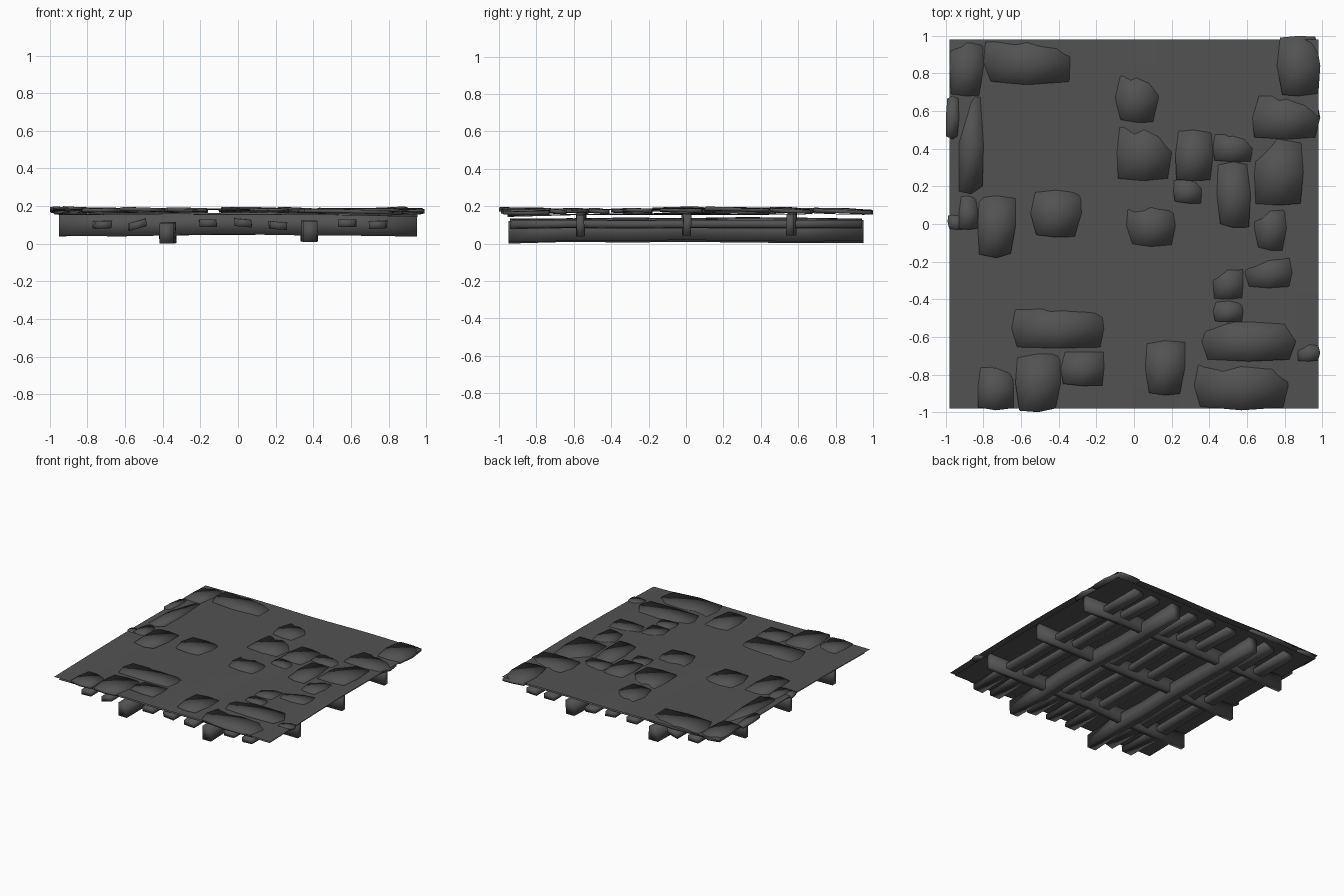
import bpy, bmesh, math, random

if "Cube" in bpy.data.objects:
    bpy.data.objects.remove(bpy.data.objects["Cube"])

random.seed(4)
slate = bpy.data.materials.new("slate")
slate.diffuse_color = (0.085, 0.085, 0.085, 1)
slate.use_nodes = True
slate.node_tree.nodes["Principled BSDF"].inputs["Base Color"].default_value = slate.diffuse_color


def make(name, bm, smooth=True):
    bmesh.ops.recalc_face_normals(bm, faces=bm.faces)
    for f in bm.faces:
        f.smooth = smooth
    me = bpy.data.meshes.new(name)
    bm.to_mesh(me)
    bm.free()
    ob = bpy.data.objects.new(name, me)
    bpy.context.collection.objects.link(ob)
    me.materials.append(slate)
    return ob


def roof_z(x, y):
    # gentle waves shared by the sheets and the shingles
    z = 0.184 + 0.005 * math.cos(x * math.pi * 2) * math.cos(y * 2.2) - 0.004 * y * y
    return z - 0.010 * max(0, x - y - 1)


def beam(name, axis, pos, z0, z1, width, half=0.95, wob=0.008, roll=0.0, bend=0.0):
    # hand-hewn timber: a rectangular section swept through wobbling stations
    bm = bmesh.new()
    rings, n = [], 6
    for i in range(n + 1):
        t = -half + 2 * half * i / n
        ds = random.uniform(-wob, wob)
        dz = random.uniform(-wob, wob) * 0.6 + bend * math.cos(t * math.pi)
        ring = []
        for sx, z in ((-1, z0), (1, z0), (1, z1), (-1, z1)):
            w = width / 2 * random.uniform(0.9, 1.08)
            s, zz = pos + ds + sx * w, max(0, z + dz + sx * roll)
            ring.append(bm.verts.new((s, t, zz) if axis == 'y' else (t, s, zz)))
        rings.append(ring)
    for a, b in zip(rings, rings[1:]):
        for k in range(4):
            bm.faces.new((a[k], a[(k + 1) % 4], b[(k + 1) % 4], b[k]))
    bm.faces.new(rings[0])
    bm.faces.new(rings[-1])
    make(name, bm)


# two main beams running front to back
beam("main_beam_left", 'y', -0.375, 0.008, 0.115, 0.08, bend=0.004)
beam("main_beam_right", 'y', 0.38, 0.014, 0.125, 0.08, bend=0.004)

# three cross beams
for i, y in enumerate((-0.56, 0.0, 0.565)):
    beam(f"cross_beam_{i}", 'x', y, 0.045, 0.161, 0.042, bend=0.006)

# flat battens
for i, (x, z, r) in enumerate(((-0.72, .104, .002), (-0.535, .102, .012), (-0.16, .108, 0),
                               (0.03, .114, -.004), (0.21, .1, -.003), (0.58, .107, 0),
                               (0.745, .103, .002))):
    beam(f"batten_{i}", 'y', x, z - 0.02, z + 0.02, 0.09, 0.94, 0.006, r, 0.002)


def sheet(name, half, drop):
    bm = bmesh.new()
    bmesh.ops.create_grid(bm, x_segments=16, y_segments=16, size=half)
    for v in bm.verts:
        v.co.z = roof_z(v.co.x, v.co.y) - drop
    make(name, bm, False)


# two stacked roof sheets
sheet("upper_sheet", 0.98, 0.0)
sheet("lower_sheet", 0.955, 0.026)

# shingles: x min, x max, y min, y max
tiles = (
    (-.98, -.80, .68, .98), (-.80, -.34, .74, .98), (-.93, -.80, .16, .68),
    (-.10, .13, .54, .80), (-.09, .20, .23, .53), (.22, .42, .23, .50),
    (.21, .36, .11, .24), (.42, .63, .33, .48), (.44, .62, -.02, .33),
    (.63, .99, .45, .68), (.64, .90, .10, .45), (.76, .99, .68, 1.0),
    (-.55, -.28, -.07, .18), (-.04, .22, -.12, .10), (-.83, -.63, -.18, .15),
    (-.93, -.83, -.03, .15), (.64, .81, -.14, .09), (.59, .84, -.34, -.18),
    (.42, .58, -.40, -.23), (.42, .58, -.52, -.41), (.36, .86, -.73, -.52),
    (-.65, -.16, -.66, -.45), (-.63, -.39, -1.0, -.69), (-.83, -.64, -.99, -.76),
    (-.39, -.16, -.86, -.68), (.06, .27, -.91, -.62), (.32, .82, -.99, -.73),
    (.87, .99, -.73, -.64))


def tile(i, x0, x1, y0, y1):
    # thin slab with chipped corners, tilted so its lower edge stands proud
    bm = bmesh.new()
    w, h, n = x1 - x0, y1 - y0, 2
    chip = [(random.uniform(0, 0.13) * w, random.uniform(0, 0.08) * h) for _ in range(4)]
    lift, tilt = random.uniform(0.006, 0.010), random.uniform(-0.003, 0.003)
    layers = []
    for off in (0.0, -0.02):
        rows = []
        for b in range(n + 1):
            v, row = b / n, []
            for a in range(n + 1):
                u = a / n
                x, y = x0 + w * u, y0 + h * v
                if a != 1 and b != 1:
                    cx, cy = chip[a // 2 + b]
                    x += cx * (1 - a)
                    y += cy * (1 - b)
                bow = 0.005 if (a == 1 and b == 1) else 0
                z = roof_z(x, y) + lift + bow + tilt * (2 * u - 1) - 0.008 * v + off
                row.append(bm.verts.new((x, y, min(z, 0.208))))
            rows.append(row)
        layers.append(rows)
    for rows in layers:
        for b in range(n):
            for a in range(n):
                bm.faces.new((rows[b][a], rows[b][a + 1], rows[b + 1][a + 1], rows[b + 1][a]))
    t, l = layers
    for k in range(n):
        for e in (0, n):
            bm.faces.new((t[e][k], t[e][k + 1], l[e][k + 1], l[e][k]))
            bm.faces.new((t[k][e], t[k + 1][e], l[k + 1][e], l[k][e]))
    make(f"shingle_{i}", bm)


for i, t in enumerate(tiles):
    tile(i, *t)
# narrow slivers hanging over the left edge
tile("edge_0", -1.0, -0.93, 0.45, 0.68)
tile("edge_1", -0.99, -0.9, -0.03, 0.05)
